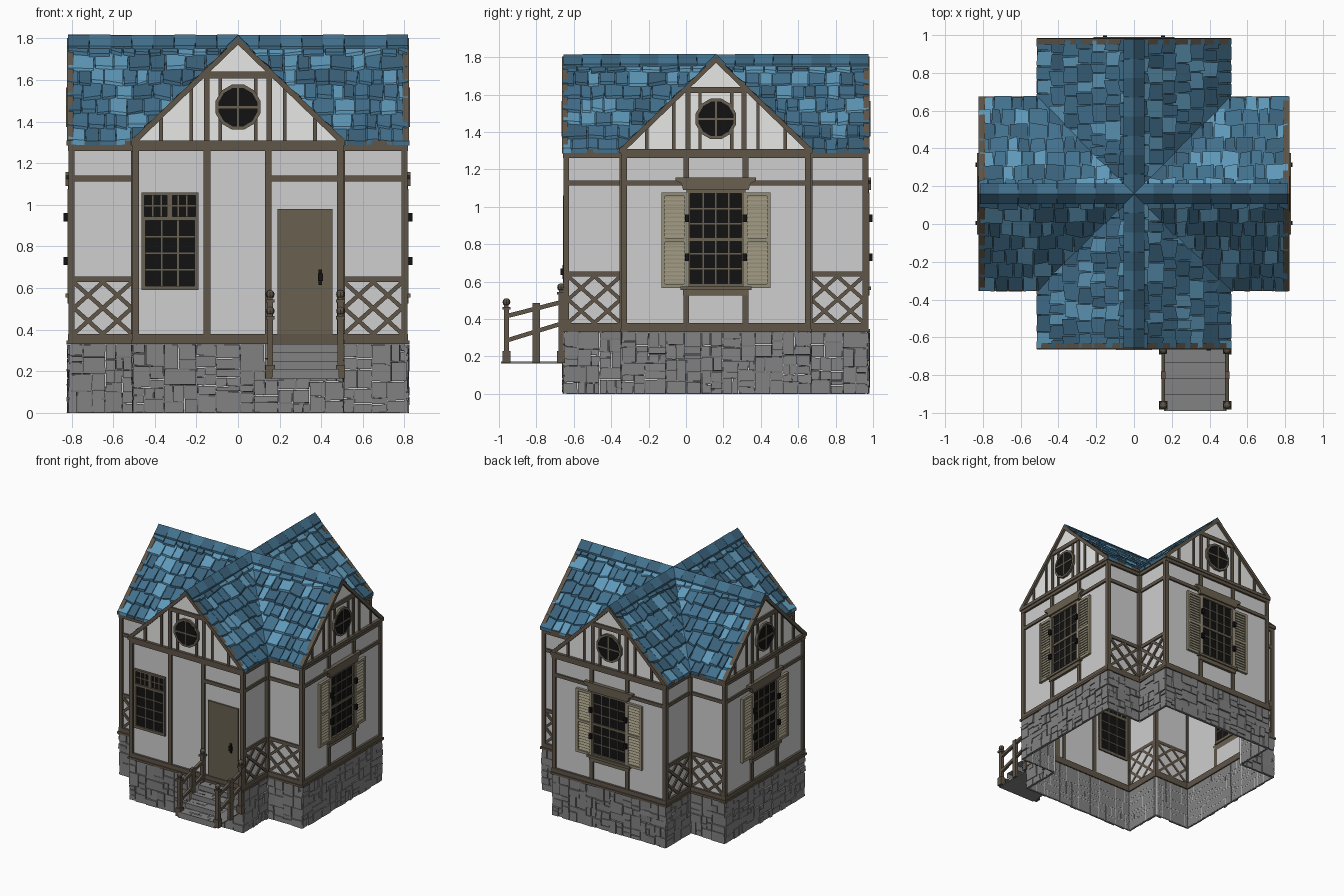
import bpy, bmesh, math, random
from mathutils import Vector, Matrix

if "Cube" in bpy.data.objects:
    bpy.data.objects.remove(bpy.data.objects["Cube"])

random.seed(7)
R = random.uniform
YC, W, H = 0.16, 0.80, 0.49          # plan centre, wing reach, wing half width
SIDES = range(4)                     # 0 front, 1 right, 2 back, 3 left

def material(name, *c):
    m = bpy.data.materials.new(name)
    m.diffuse_color = (*c, 1)
    m.use_nodes = True
    m.node_tree.nodes["Principled BSDF"].inputs["Base Color"].default_value = m.diffuse_color
    return m

PLASTER = material("plaster", .62, .62, .62)
GABLE = material("gable plaster", .82, .82, .81)
TIMBER = material("timber brown", .115, .092, .066)
FRAME = material("frame brown", .14, .115, .08)
SHUTTER = material("shutter beige", .30, .27, .19)
BLACK = material("glass black", .006, .006, .006)
STONE = material("stone grey", .225, .225, .225)
BLUE = material("slate blue", .055, .165, .27)
LIGHT = material("slate light blue", .115, .32, .49)
DARK = material("slate dark blue", .042, .12, .195)

parts = {}

def part(name, *mats):
    bm = bmesh.new()
    parts[name] = (bm, mats)
    return bm

def P(k, u, w, z):
    """Point on side k: u along the wall, w outward from the house centre."""
    v = Matrix.Rotation(k * math.pi / 2, 3, 'Z') @ Vector((u, -w, z))
    return v + Vector((0, YC, 0))

def face(bm, k, pts):
    return bm.faces.new([bm.verts.new(P(k, *p)) for p in pts])

def solid(bm, k, a, b, mat=0):
    """Closed solid between two matching loops of (u, w, z)."""
    n = len(a)
    A = [bm.verts.new(P(k, *p)) for p in a]
    B = [bm.verts.new(P(k, *p)) for p in b]
    fs = [bm.faces.new(A), bm.faces.new(B[::-1])]
    fs += [bm.faces.new((A[i], B[i], B[(i + 1) % n], A[(i + 1) % n])) for i in range(n)]
    for f in fs:
        f.material_index = mat

def prism(bm, k, pts, w0, w1, mat=0):
    solid(bm, k, [(u, w0, z) for u, z in pts], [(u, w1, z) for u, z in pts], mat)

def box(bm, k, u0, u1, z0, z1, w0, w1, mat=0):
    prism(bm, k, [(u0, z0), (u1, z0), (u1, z1), (u0, z1)], w0, w1, mat)

def bar(bm, k, p, q, t, w0, w1):
    p, q = Vector(p), Vector(q)
    d = (q - p).normalized() * t / 2
    n = Vector((-d.y, d.x))
    prism(bm, k, [p + n, q + n, q - n, p - n], w0, w1)

def disc(r, z, n=12):
    return [(r * math.cos((i + .5) * 2 * math.pi / n), z + r * math.sin((i + .5) * 2 * math.pi / n)) for i in range(n)]

# Plaster walls (open below) and gable triangles
walls, gables = part("walls", PLASTER), part("gable_walls", GABLE)
for k in SIDES:
    for u0, u1, w in ((-H, H, W), (H, W, H), (-W, -H, H)):
        face(walls, k, [(u0, w, 0), (u1, w, 0), (u1, w, 1.3), (u0, w, 1.3)])
    prism(gables, k, [(-.49, 1.3), (.49, 1.3), (0, 1.785)], W - .005, W + .002)

# Stone base: randomly split blocks on all twelve wall faces
stones = part("stone_base", STONE)

def split(k, u0, u1, z0, z1, w):
    a, b = u1 - u0, z1 - z0
    if a > R(.07, .17) and a >= b * .8:
        m = u0 + a * R(.35, .65)
        split(k, u0, m, z0, z1, w), split(k, m, u1, z0, z1, w)
    elif b > R(.06, .13):
        m = z0 + b * R(.35, .65)
        split(k, u0, u1, z0, m, w), split(k, u0, u1, m, z1, w)
    else:
        g, d = .002, w + R(.012, .022)
        c = [(u0 + g, z0 + g), (u1 - g, z0 + g), (u1 - g, z1 - g), (u0 + g, z1 - g)]
        solid(stones, k, [(u, w - .001, z) for u, z in c],
              [(u + R(-.002, .002), d + R(-.003, .003), max(0, z + R(-.002, .002))) for u, z in c])

for k in SIDES:
    split(k, -H - .015, H + .015, 0, .33, W)
    split(k, H + .015, W + .012, 0, .33, H)
    split(k, -W - .012, -H - .015, 0, .33, H)

# Timber framing, with the lattice panels beside each wing
timber, lattice = part("wall_timbers", TIMBER), part("lattice_panels", TIMBER)
for k in SIDES:
    for z0, z1, d in ((.33, .347, .024), (.347, .38, .017), (1.26, 1.285, .017), (1.285, 1.31, .024)):
        box(timber, k, -H - d, H + d, z0, z1, W - .01, W + d)
        for s in (-1, 1):
            box(timber, k, s * (H - .01), s * (W + d), z0, z1, H - .01, H + d)
    for s in (-1, 1):
        box(timber, k, s * .476, s * .507, .38, 1.26, W - .015, W + .015)
        box(timber, k, s * .485, s * .515, .38, 1.26, .485, .515)
        a, b, w0, w1 = s * .51, s * .79, H - .003, H + .012
        for z0, z1 in ((1.113, 1.14), (.628, .655)):
            box(timber, k, a, b, z0, z1, w0, w1)
        z0, z1 = .38, .628
        m, n = (a + b) / 2, (z0 + z1) / 2
        bar(lattice, k, (a, z0), (b, z1), .02, w0, w1)
        bar(lattice, k, (a, z1), (b, z0), .02, w0, w1 - .001)
        loop = [(a, n), (m, z0), (b, n), (m, z1)]
        for i in range(4):
            bar(lattice, k, loop[i], loop[(i + 1) % 4], .02, w0, w1 - .002)
for u0, u1, z0, z1 in ((-.165, -.132, .38, 1.26), (.13, .162, .38, 1.26), (.16, .48, 1.113, 1.14)):
    box(timber, 0, u0, u1, z0, z1, W - .003, W + .014)
for k in (1, 2, 3):
    box(timber, k, -.48, .48, 1.113, 1.14, W - .003, W + .013)
    for u in (-.158, .158):
        box(timber, k, u - .015, u + .015, 1.14, 1.26, W - .003, W + .014)
        box(timber, k, u - .015, u + .015, .38, .54, W - .003, W + .014)

# Gable timbers, verge boards and round windows
gt = part("gable_timbers", TIMBER)
rw = part("round_windows", FRAME, BLACK)
for k in SIDES:
    for s in (-1, 1):
        prism(gt, k, [(s * .515, 1.31), (s * .475, 1.31), (0, 1.77), (0, 1.803)], W - .01, W + .022)
        for u, t in ((.37, .02), (.225, .018), (.15, .026), (.085, .018)):
            box(gt, k, s * u - t / 2, s * u + t / 2, 1.3, min(1.61, 1.78 - u * .98), W, W + .012)
    box(gt, k, -.17, .17, 1.608, 1.64, W, W + .015)
    prism(rw, k, disc(.112, 1.47), W - .008, W + .02)
    prism(rw, k, disc(.096, 1.47), W - .010, W + .022, 1)
    box(rw, k, -.006, .006, 1.375, 1.565, W, W + .026)
    box(rw, k, -.095, .095, 1.464, 1.476, W, W + .026)

# Paned windows, seen from inside as well
glass, frames = part("window_glass", BLACK), part("window_frames", FRAME)

def window(k, u0, u1, z0, z1, cols, rows, t=.02):
    box(glass, k, u0, u1, z0, z1, W - .004, W + .004)
    for a, b, c, d in ((u0, u0 + t, z0, z1), (u1 - t, u1, z0, z1), (u0, u1, z0, z0 + t), (u0, u1, z1 - t, z1)):
        box(frames, k, a, b, c, d, W - .01, W + .018)
    for i in range(1, cols):
        u = u0 + t + (u1 - u0 - 2 * t) * i / cols
        box(frames, k, u - .004, u + .004, z0, z1, W - .008, W + .01)
    for i in range(1, rows):
        z = z0 + t + (z1 - z0 - 2 * t) * i / rows
        box(frames, k, u0, u1, z - .004, z + .004, W - .008, W + .009)

window(0, -.465, -.19, .59, .945, 3, 4)
window(0, -.465, -.19, .93, 1.06, 6, 2, .015)
box(frames, 0, -.342, -.314, .94, 1.05, W, W + .015)

# Shuttered windows with header, sill and hinges
shutters, hinges = part("shutters", SHUTTER), part("shutter_hinges", BLACK)
for k in (1, 2, 3):
    window(k, -.158, .158, .57, 1.09, 4, 6)
    box(frames, k, -.15, .15, .815, .835, W, W + .014)
    prism(frames, k, [(-.175, 1.09), (.175, 1.09), (.185, 1.125), (.215, 1.14), (.215, 1.157),
                      (-.215, 1.157), (-.215, 1.14), (-.185, 1.125)], W, W + .03)
    box(frames, k, -.19, .19, .555, .575, W, W + .03)
    box(frames, k, -.175, .175, .525, .555, W, W + .02)
    for s in (-1, 1):
        box(shutters, k, s * .15, s * .292, .567, 1.077, W, W + .008)
        for u in (.15, .272):
            box(shutters, k, s * u, s * (u + .02), .567, 1.077, W, W + .02)
        for z in (.567, .812, 1.057):
            box(shutters, k, s * .17, s * .272, z, z + .02, W, W + .019)
        for i in range(20):
            z = .592 + i * .0112 + (.02 if i > 9 else 0) + (i > 9) * .008
            z = .592 + (i % 10) * .022 + (i // 10) * .245
            solid(shutters, k, [(s * .17, W + .016, z), (s * .17, W + .008, z + .014), (s * .17, W + .006, z)],
                  [(s * .272, W + .016, z), (s * .272, W + .008, z + .014), (s * .272, W + .006, z)])
        for z in (.73, .94):
            box(hinges, k, s * .143, s * .165, z - .02, z + .02, W, W + .038)

# Front door and handle
door, handle = part("door", FRAME), part("door_handle", BLACK)
box(door, 0, .19, .455, .33, .98, W - .004, W + .012)
box(handle, 0, .388, .404, .615, .69, W, W + .02)
box(handle, 0, .384, .408, .635, .67, W, W + .03)

# Roof deck, overlapping slates and ridge caps; valleys lie on the plan diagonals
deck = part("roof_deck", DARK)
slates = part("roof_slates", BLUE, LIGHT, DARK)

def roof(g, s, w, h):
    return (g * s, w, 1.788 - .965 * s + h)

for k in SIDES:
    for g in (-1, 1):
        face(deck, k, [roof(g, 0, 0, 0), roof(g, 0, .81, 0), roof(g, .505, .81, 0), roof(g, .505, .505, 0)])
        for i in range(7):
            s0, s1 = .073 * i, .073 * (i + 1)
            w = s0
            while w < .81:
                e = w + R(.05, .105)
                e = .815 + R(0, .008) if e > .775 else e
                a, b = s1 + R(-.004, .016), s1 + R(-.004, .016)
                if i == 6:
                    a, b = min(a, .517), min(b, .517)
                h, u = R(.015, .026), max(0, s0 - .01)
                c = [(u, w + .002, .004), (u, e - .002, .004), (b, e - R(.001, .006), h), (a, w + R(.001, .006), h)]
                solid(slates, k, [roof(g, p, q, -.002) for p, q, _ in c], [roof(g, *p) for p in c],
                      random.choice((0, 0, 0, 0, 1, 1, 2, 2)))
                w = e
        for i in range(8):
            w, e, h = .102 * i, .102 * (i + 1), .026 + R(0, .004)
            c = [(0, w), (0, e), (.055, e), (.055, w + .002)]
            solid(slates, k, [roof(g, *p, 0) for p in c], [roof(g, *p, h) for p in c], (0, 2)[i % 2])

# Entrance steps: thin brick treads and risers over a bottom plate
steps = part("entrance_steps", STONE)
for i in range(4):
    w1, w0, z = 1.15 - i * .085, 1.065 - i * .085, .21 + i * .04
    for j in range(4):
        for r in (0, 1):
            o = (r - .5) * .03
            u0 = .165 if j == 0 else .165 + j * .08 + o
            u1 = .485 if j == 3 else .165 + (j + 1) * .08 + o
            a, b, q = w0 + r * .0425, w0 + (r + 1) * .0425, z - R(0, .005)
            face(steps, 0, [(u0, b, q), (u1, b, q), (u1, a, q), (u0, a, q)])
    face(steps, 0, [(.165, w1, z - .04), (.485, w1, z - .04), (.485, w1, z), (.165, w1, z)])
box(steps, 0, .16, .49, .163, .172, .81, 1.15)

# Handrails with ball-topped newel posts
rails, newels = part("handrails", TIMBER), part("newel_posts", TIMBER)
for u in (.155, .493):
    for w, top in ((1.12, .51), (.828, .59)):
        for r, z0, z1 in ((.022, .165, .23), (.014, .23, top - .05), (.021, top - .06, top - .045), (.012, top - .045, top - .03)):
            box(newels, 0, u - r, u + r, z0, z1, w - r, w + r)
        bmesh.ops.create_uvsphere(newels, u_segments=8, v_segments=6, radius=.021,
                                  matrix=Matrix.Translation(P(0, u, w, top - .02)))
    box(rails, 0, u - .012, u + .012, .165, .485, .94, .98)
    for za, zb in ((.415, .49), (.285, .375)):
        ends = [[(u + a, w, z + b) for a, b in ((-.01, -.012), (.01, -.012), (.01, .012), (-.01, .012))]
                for w, z in ((1.12, za), (.828, zb))]
        solid(rails, 0, *ends)

# Turn every part into an object
for name, (bm, mats) in parts.items():
    if name in ("walls", "roof_deck"):
        bmesh.ops.remove_doubles(bm, verts=bm.verts, dist=.0005)
    if name != "entrance_steps":
        bmesh.ops.recalc_face_normals(bm, faces=bm.faces)
    me = bpy.data.meshes.new(name)
    bm.to_mesh(me)
    bm.free()
    for m in mats:
        me.materials.append(m)
    bpy.context.collection.objects.link(bpy.data.objects.new(name, me))
